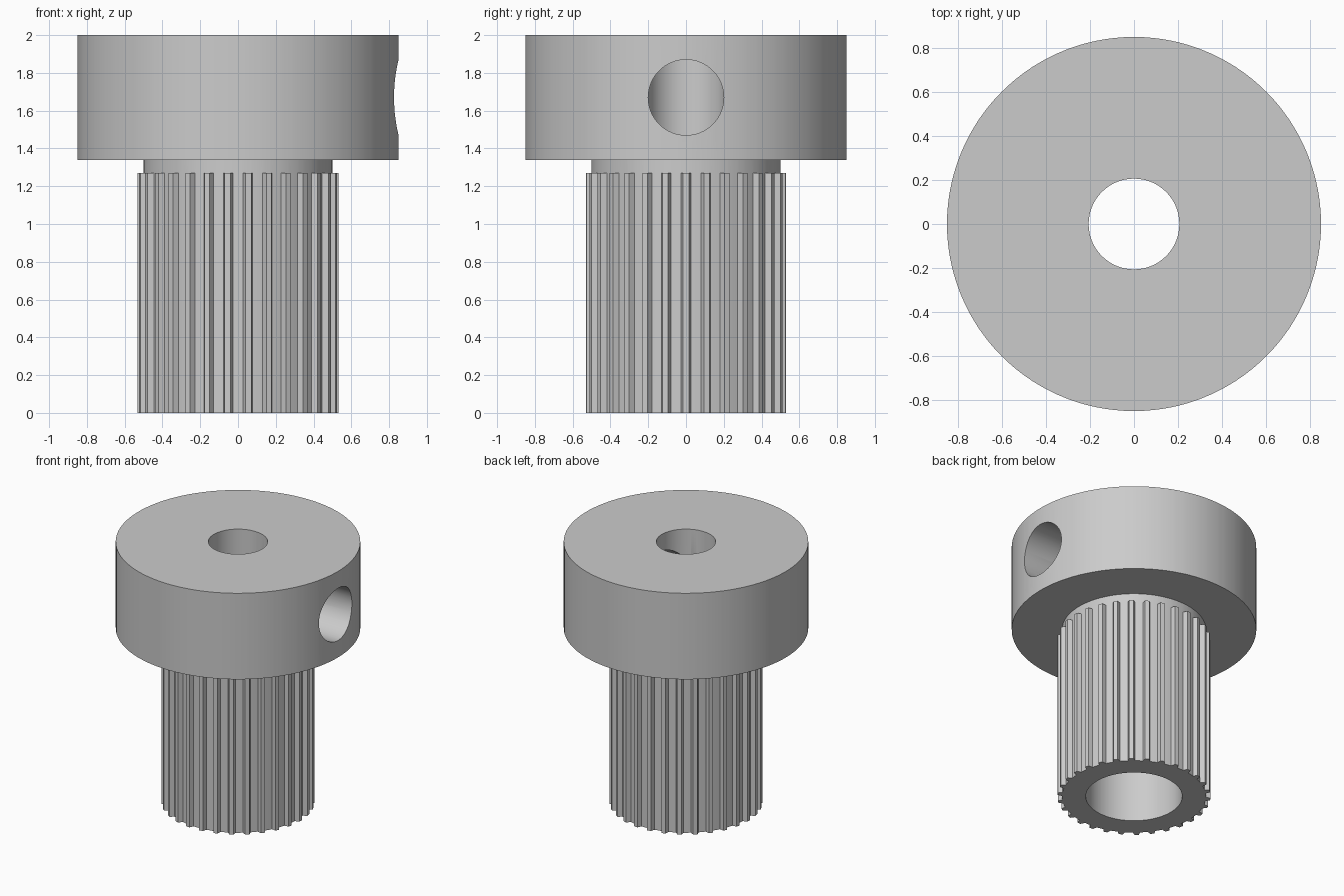
import bpy, bmesh, math
from mathutils import Matrix

if "Cube" in bpy.data.objects:
    bpy.data.objects.remove(bpy.data.objects["Cube"], do_unlink=True)

TEETH = 30
PITCH = 2 * math.pi / TEETH
ROOT, TIP = 0.50, 0.532
# Angles across one tooth and whether that point lies on the tooth tip
TOOTH = [(-0.052, False), (-0.028, True), (0.028, True), (0.052, False), (PITCH / 2, False)]

# One flat grey for the whole part
grey = bpy.data.materials.new("metal grey")
grey.use_nodes = True
colour = (0.6, 0.6, 0.6, 1)
grey.diffuse_color = colour
grey.node_tree.nodes["Principled BSDF"].inputs["Base Color"].default_value = colour


def new_object(name, bm):
    bmesh.ops.recalc_face_normals(bm, faces=bm.faces)
    mesh = bpy.data.meshes.new(name)
    bm.to_mesh(mesh)
    bm.free()
    mesh.materials.append(grey)
    ob = bpy.data.objects.new(name, mesh)
    bpy.context.collection.objects.link(ob)
    return ob


def ring(bm, radius, z):
    """Ring of vertices; radius None follows the tooth outline."""
    verts = []
    for i in range(TEETH):
        for offset, on_tip in TOOTH:
            r = radius or (TIP if on_tip else ROOT)
            a = i * PITCH + offset
            verts.append(bm.verts.new((r * math.cos(a), r * math.sin(a), z)))
    return verts


# Pulley: closed section from flange top, down the teeth, back up the stepped bore
section = [(0.206, 2), (0.85, 2), (0.85, 1.34), (ROOT, 1.34), (ROOT, 1.27),
           (None, 1.27), (None, 0), (0.335, 0), (0.335, 1.27), (0.206, 1.27)]
bm = bmesh.new()
rings = [ring(bm, r, z) for r, z in section]
for k, lower in enumerate(rings):
    upper = rings[(k + 1) % len(rings)]
    for i in range(len(lower)):
        j = (i + 1) % len(lower)
        bm.faces.new((lower[i], lower[j], upper[j], upper[i]))
bmesh.ops.remove_doubles(bm, verts=bm.verts, dist=0.0001)
pulley = new_object("toothed_pulley", bm)

# Set screw hole: from the bore out through the +x side of the flange
bm = bmesh.new()
place = Matrix.Translation((0.5, 0, 1.67)) @ Matrix.Rotation(math.pi / 2, 4, "Y")
bmesh.ops.create_cone(bm, cap_ends=True, segments=64, radius1=0.2, radius2=0.2,
                      depth=1, matrix=place)
cutter = new_object("screw_hole_cutter", bm)
cutter.hide_render = True

cut = pulley.modifiers.new("screw_hole", "BOOLEAN")
cut.operation = "DIFFERENCE"
cut.solver = "EXACT"
cut.object = cutter

bpy.ops.object.select_all(action="DESELECT")
pulley.select_set(True)
bpy.context.view_layer.objects.active = pulley
bpy.ops.object.modifier_apply(modifier=cut.name)
bpy.data.objects.remove(cutter, do_unlink=True)
bpy.ops.object.shade_smooth_by_angle(angle=math.radians(30))
